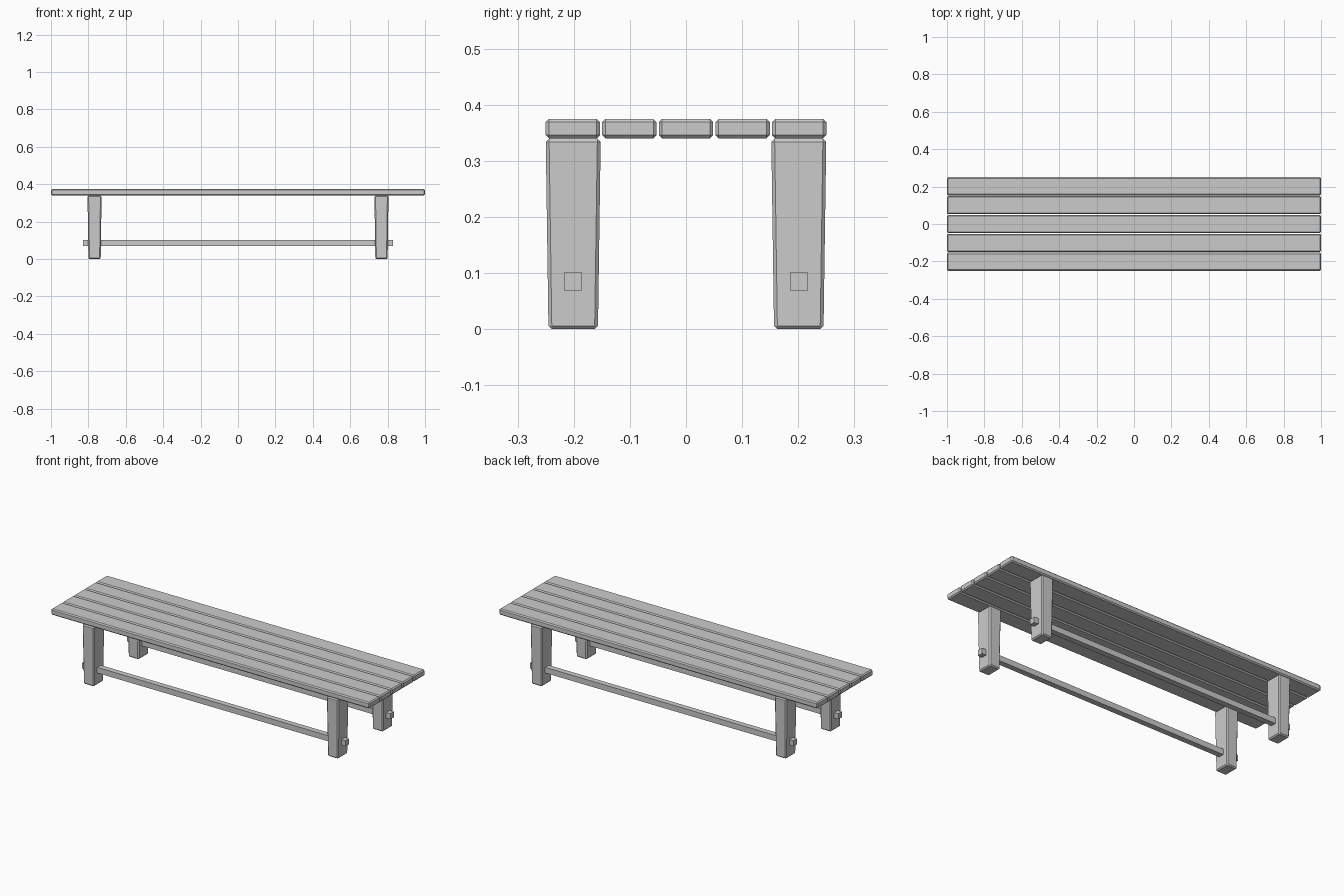
import bpy, bmesh

if "Cube" in bpy.data.objects:
    bpy.data.objects.remove(bpy.data.objects["Cube"])


def block(name, center, size, bevel=0.0, foot=(1.0, 1.0)):
    """Box with optional narrower foot and a one-step chamfer."""
    bm = bmesh.new()
    bmesh.ops.create_cube(bm, size=1.0)
    for v in bm.verts:
        if v.co.z < 0:
            v.co.x *= foot[0]
            v.co.y *= foot[1]
        v.co.x *= size[0]
        v.co.y *= size[1]
        v.co.z *= size[2]
    if bevel:
        bmesh.ops.bevel(bm, geom=bm.edges[:], offset=bevel, segments=1,
                        affect='EDGES', profile=0.5)
    mesh = bpy.data.meshes.new(name)
    bm.to_mesh(mesh)
    bm.free()
    obj = bpy.data.objects.new(name, mesh)
    obj.location = center
    bpy.context.collection.objects.link(obj)
    return obj


# Seat slats
for i in range(5):
    block(f"seat_slat_{i + 1}", ((0, (i - 2) * 0.1008, 0.3575)),
          (2.0, 0.097, 0.035), 0.006)

for side, y in (("front", -0.201), ("back", 0.201)):
    # Tapered legs
    for end, x in (("left", -0.767), ("right", 0.767)):
        block(f"{side}_{end}_leg", (x, y, 0.17), (0.075, 0.098, 0.34),
              0.006, foot=(0.88, 0.9))
    # Long rail passing through both legs
    block(f"{side}_rail", (0, y, 0.085), (1.655, 0.032, 0.032))
